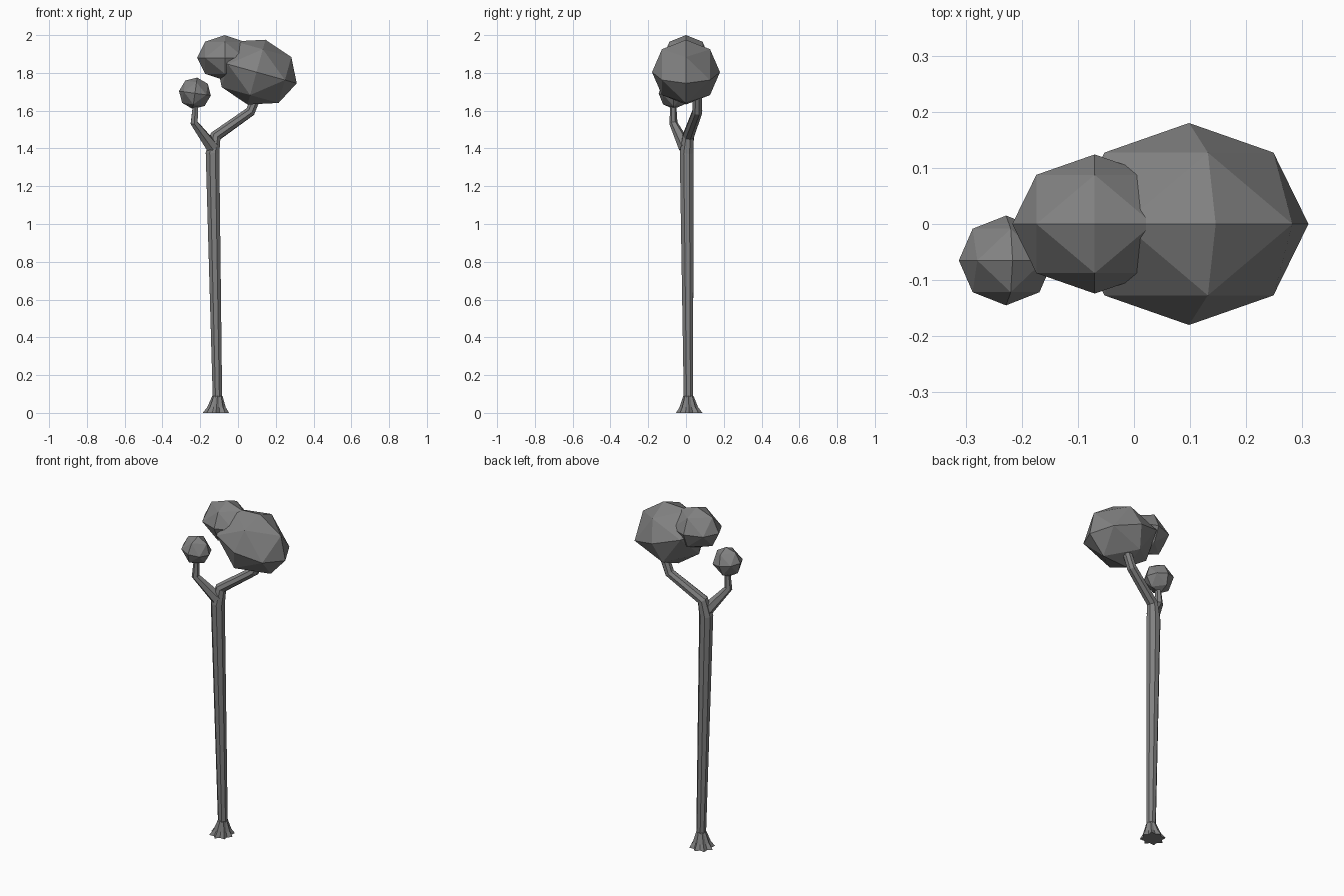
import bpy, bmesh, math
from mathutils import Vector, Matrix

if "Cube" in bpy.data.objects:
    bpy.data.objects.remove(bpy.data.objects["Cube"])

bark = bpy.data.materials.new("dark_grey")
bark.diffuse_color = (0.22, 0.22, 0.22, 1)
bark.use_nodes = True
bark.node_tree.nodes["Principled BSDF"].inputs["Base Color"].default_value = bark.diffuse_color


def finish(name, bm):
    bmesh.ops.recalc_face_normals(bm, faces=bm.faces)
    mesh = bpy.data.meshes.new(name)
    bm.to_mesh(mesh)
    bm.free()
    mesh.materials.append(bark)
    obj = bpy.data.objects.new(name, mesh)
    bpy.context.collection.objects.link(obj)
    return obj


def loft(name, rings):
    bm = bmesh.new()
    loops = [[bm.verts.new(p) for p in ring] for ring in rings]
    n = len(loops[0])
    for a, b in zip(loops, loops[1:]):
        for i in range(n):
            j = (i + 1) % n
            bm.faces.new((a[i], a[j], b[j], b[i]))
    bm.faces.new(loops[0][::-1])
    bm.faces.new(loops[-1])
    return finish(name, bm)


def limb(name, path, sides=8):
    """Faceted tube through (x, y, z, radius) points."""
    pts = [Vector(p[:3]) for p in path]
    rings = []
    for i, p in enumerate(pts):
        a, b = pts[max(i - 1, 0)], pts[min(i + 1, len(pts) - 1)]
        t = Vector((0, 0, 0))
        if i > 0:
            t += (p - a).normalized()
        if i < len(pts) - 1:
            t += (b - p).normalized()
        q = Vector((0, 0, 1)).rotation_difference(t)
        ring = []
        for k in range(sides):
            ang = 2 * math.pi * (k + 0.5) / sides
            ring.append(p + q @ Vector((math.cos(ang), math.sin(ang), 0)) * path[i][3])
        rings.append(ring)
    return loft(name, rings)


def foliage(name, center, radii, tilt):
    """Octahedron subdivided once and rounded, then scaled and tilted."""
    bm = bmesh.new()
    r = (-1, 0, 1)
    for x in r:
        for y in r:
            for z in r:
                if abs(x) + abs(y) + abs(z) in (1, 2):
                    bm.verts.new(Vector((x, y, z)).normalized())
    bmesh.ops.convex_hull(bm, input=bm.verts[:])
    m = (Matrix.Translation(center) @ Matrix.Rotation(math.radians(tilt), 4, 'Y')
         @ Matrix.Diagonal((*radii, 1)))
    bmesh.ops.transform(bm, matrix=m, verts=bm.verts[:])
    return finish(name, bm)


# Flared root base with alternating lobes
base_rings = []
for cx, cy, z, big, small in ((-0.117, 0.017, 0.0, 0.070, 0.051),
                              (-0.114, 0.015, 0.03, 0.049, 0.038),
                              (-0.109, 0.013, 0.09, 0.027, 0.025)):
    ring = []
    for k in range(16):
        ang = 2 * math.pi * k / 16
        rad = big if k % 2 == 0 else small
        ring.append((cx + rad * math.cos(ang), cy + rad * math.sin(ang), z))
    base_rings.append(ring)
loft("root_base", base_rings)

# Trunk continuing into the right branch
limb("trunk", [(-0.109, 0.013, 0.085, 0.027), (-0.135, 0.003, 1.375, 0.039),
               (-0.119, 0.012, 1.465, 0.032), (0.065, 0.06, 1.595, 0.028),
               (0.10, 0.06, 1.68, 0.026)])

# Small left branch
limb("left_branch", [(-0.135, -0.003, 1.405, 0.036), (-0.232, -0.067, 1.535, 0.022),
                     (-0.225, -0.067, 1.64, 0.015)], 6)

# Foliage clumps
foliage("large_foliage", (0.098, 0, 1.804), (0.221, 0.18, 0.178), 15.5)
foliage("medium_foliage", (-0.07, 0, 1.88), (0.147, 0.124, 0.12), 0)
foliage("small_foliage", (-0.228, -0.065, 1.692), (0.085, 0.08, 0.084), 8)
